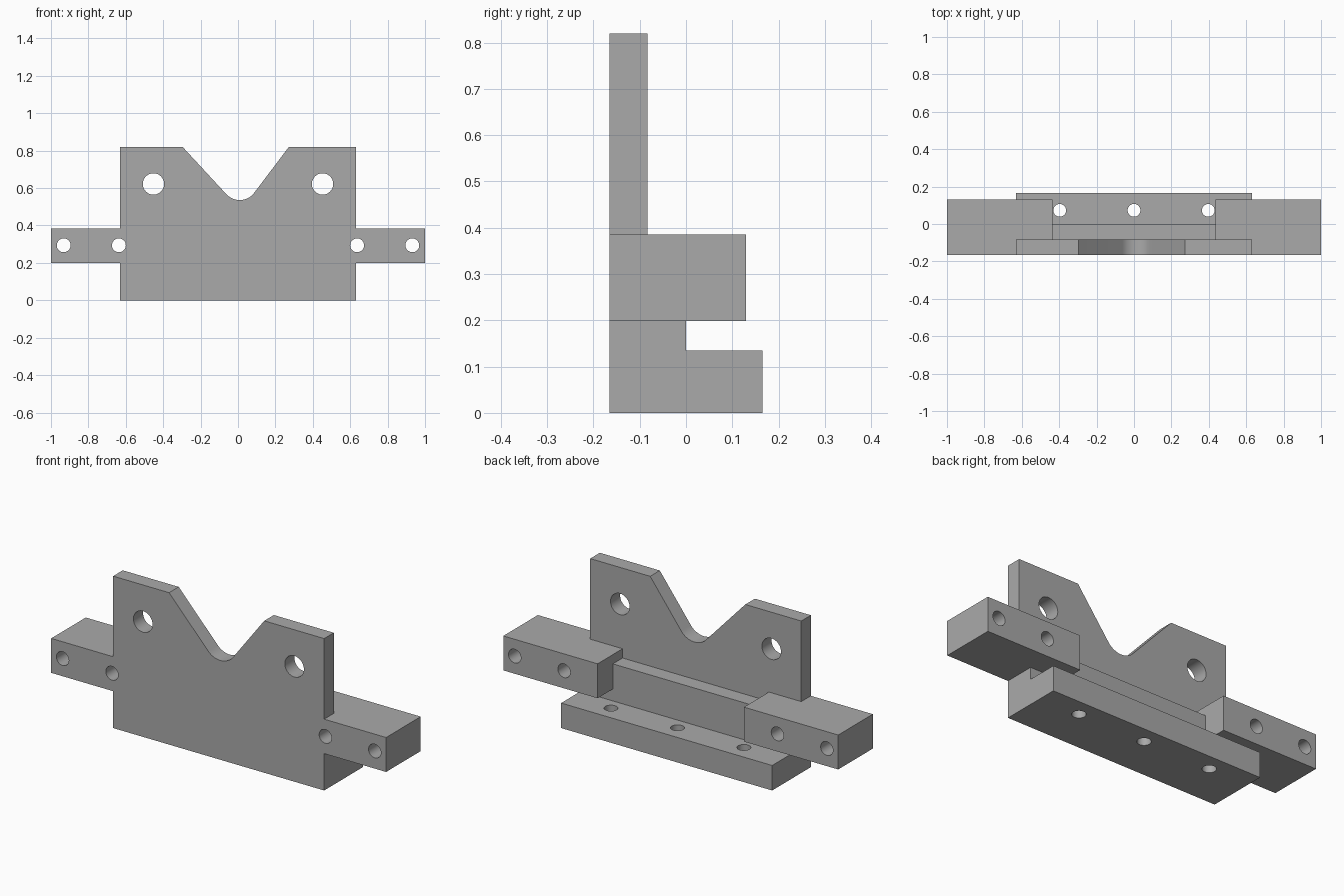
import bpy
import bmesh
from math import sin, cos, pi, radians
from mathutils import Matrix, Vector

cube = bpy.data.objects.get("Cube")
if cube:
    bpy.data.objects.remove(cube, do_unlink=True)

grey = bpy.data.materials.new("machined grey")
grey.use_nodes = True
colour = (0.4, 0.4, 0.4, 1)
grey.diffuse_color = colour
grey.node_tree.nodes["Principled BSDF"].inputs["Base Color"].default_value = colour

FRONT = -0.165
PLATE_BACK = -0.083
HALF_WIDTH = 0.63


def new_object(name, bm):
    bmesh.ops.recalc_face_normals(bm, faces=bm.faces[:])
    mesh = bpy.data.meshes.new(name)
    bm.to_mesh(mesh)
    bm.free()
    mesh.materials.append(grey)
    obj = bpy.data.objects.new(name, mesh)
    bpy.context.collection.objects.link(obj)
    return obj


def prism(name, points, offset):
    """Extrude a closed outline along an offset vector."""
    bm = bmesh.new()
    face = bm.faces.new([bm.verts.new(p) for p in points])
    result = bmesh.ops.extrude_face_region(bm, geom=[face])
    verts = [g for g in result["geom"] if isinstance(g, bmesh.types.BMVert)]
    bmesh.ops.translate(bm, verts=verts, vec=Vector(offset))
    return new_object(name, bm)


def hole(name, centre, radius, depth, along_y):
    """Cylinder used as a drill."""
    turn = Matrix.Rotation(pi / 2, 4, "X") if along_y else Matrix.Identity(4)
    bm = bmesh.new()
    bmesh.ops.create_cone(bm, cap_ends=True, segments=48, radius1=radius,
                          radius2=radius, depth=depth,
                          matrix=Matrix.Translation(centre) @ turn)
    obj = new_object(name, bm)
    obj.hide_render = True
    return obj


def combine(target, tool, operation):
    mod = target.modifiers.new(tool.name, "BOOLEAN")
    mod.operation = operation
    mod.solver = "EXACT"
    mod.object = tool
    bpy.context.view_layer.objects.active = target
    bpy.ops.object.modifier_apply(modifier=mod.name)
    bpy.data.objects.remove(tool, do_unlink=True)


# Stepped foot: plate root, web and rear flange in one side profile
profile = [(FRONT, 0), (0.165, 0), (0.165, 0.135), (0, 0.135), (0, 0.335),
           (PLATE_BACK, 0.335), (PLATE_BACK, 0.37), (FRONT, 0.37)]
bracket = prism("mounting_bracket", [(-HALF_WIDTH, y, z) for y, z in profile],
                (2 * HALF_WIDTH, 0, 0))

# Upright plate with a rounded V notch
cx, cz, r = 0.009, 0.633, 0.097
outline = [(-HALF_WIDTH, 0.2), (-HALF_WIDTH, 0.82), (-0.296, 0.82)]
start, end, steps = radians(223), radians(323), 20
for i in range(steps + 1):
    a = start + (end - start) * i / steps
    outline.append((cx + r * cos(a), cz + r * sin(a)))
outline += [(0.272, 0.82), (HALF_WIDTH, 0.82), (HALF_WIDTH, 0.2)]
plate = prism("upright_plate", [(x, FRONT, z) for x, z in outline],
              (0, PLATE_BACK - FRONT, 0))
combine(bracket, plate, "UNION")

# Side arms
for side in (-1, 1):
    corners = [(0.437, 0.199), (1, 0.199), (1, 0.385), (0.437, 0.385)]
    arm = prism("side_arm", [(side * x, FRONT, z) for x, z in corners],
                (0, 0.13 - FRONT, 0))
    combine(bracket, arm, "UNION")

# Plate and arm holes run front to back, flange holes run vertically
for side in (-1, 1):
    for x, z, radius in ((0.452, 0.622, 0.057), (0.637, 0.294, 0.037),
                         (0.932, 0.294, 0.037)):
        combine(bracket, hole("drill", (side * x, 0, z), radius, 1, True), "DIFFERENCE")
for x in (-0.397, 0, 0.397):
    combine(bracket, hole("drill", (x, 0.073, 0.06), 0.034, 0.3, False), "DIFFERENCE")

# Merge coplanar faces, then smooth only the bores and the notch
bm = bmesh.new()
bm.from_mesh(bracket.data)
bmesh.ops.remove_doubles(bm, verts=bm.verts[:], dist=0.0001)
bmesh.ops.recalc_face_normals(bm, faces=bm.faces[:])
bm.to_mesh(bracket.data)
bm.free()

bpy.ops.object.select_all(action="DESELECT")
bracket.select_set(True)
bpy.context.view_layer.objects.active = bracket
bpy.ops.object.shade_smooth_by_angle(angle=radians(30))
